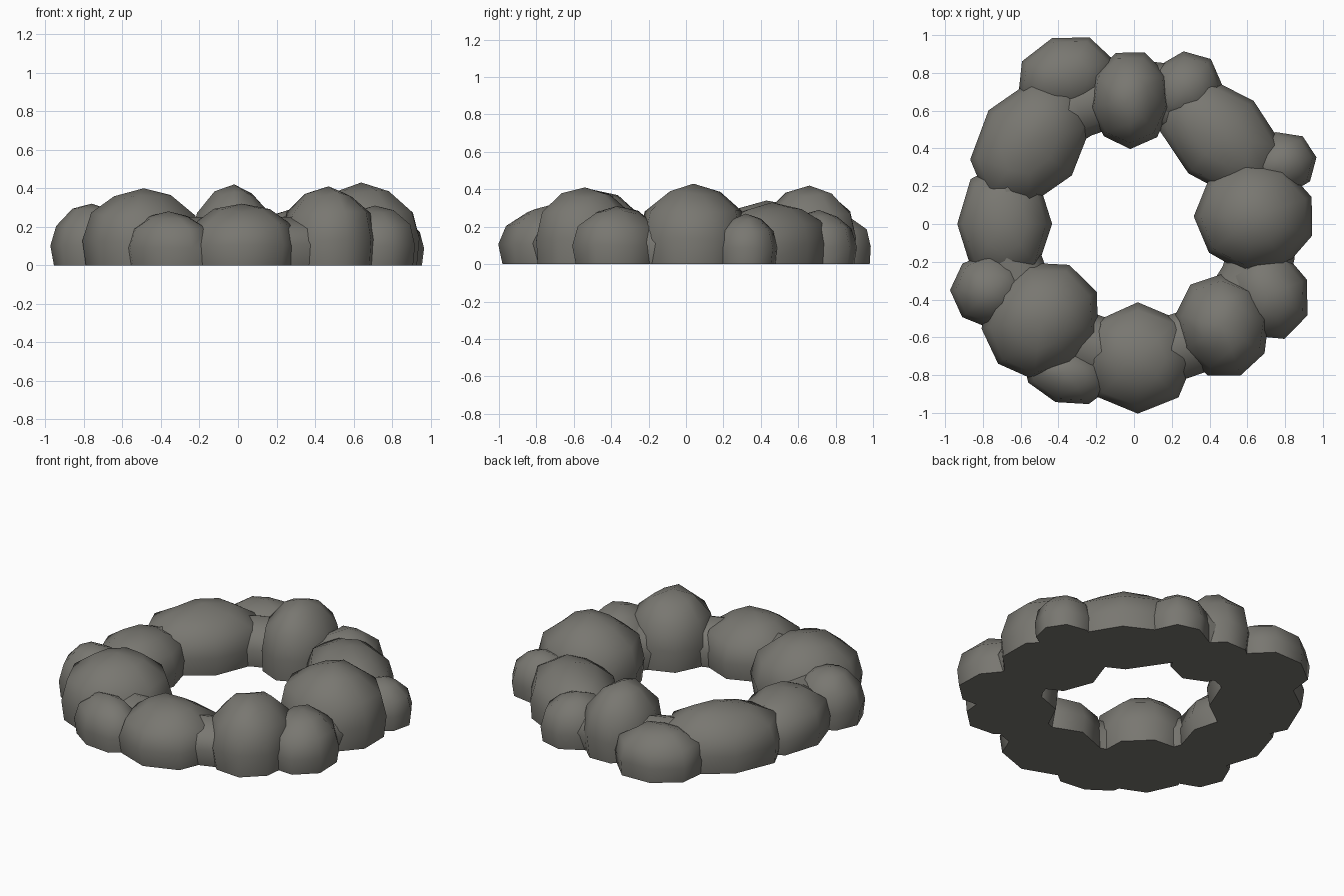
import bpy, bmesh, math, random

if "Cube" in bpy.data.objects:
    bpy.data.objects.remove(bpy.data.objects["Cube"])

random.seed(4)
stone = bpy.data.materials.new("warm grey stone")
stone.diffuse_color = (0.19, 0.185, 0.165, 1)
stone.use_nodes = True
stone.node_tree.nodes["Principled BSDF"].inputs["Base Color"].default_value = stone.diffuse_color

# cross-section of a boulder: (fraction of height, fraction of outline)
PROFILE = [(0.0, 0.95), (0.32, 1.0), (0.66, 0.88), (0.89, 0.48)]


def finish(bm, name):
    """Turn the bmesh into a smooth-shaded stone object."""
    bmesh.ops.recalc_face_normals(bm, faces=bm.faces)
    me = bpy.data.meshes.new(name)
    bm.to_mesh(me)
    bm.free()
    me.materials.append(stone)
    ob = bpy.data.objects.new(name, me)
    bpy.context.collection.objects.link(ob)
    bpy.context.view_layer.objects.active = ob
    ob.select_set(True)
    bpy.ops.object.shade_smooth_by_angle(angle=math.radians(60))
    ob.select_set(False)


def rock(name, x, y, a, b, rot, h, sides=9):
    """Faceted boulder: half-sizes a, b, turned by rot degrees, height h."""
    bm = bmesh.new()
    r = math.radians(rot)
    rings = []
    for zf, s in PROFILE:
        ring = []
        for i in range(sides):
            t = 2 * math.pi * i / sides
            k = s * (1 + random.uniform(-0.02, 0.02))
            u, v = a * k * math.cos(t), b * k * math.sin(t)
            z = h * zf * (1 + random.uniform(-0.04, 0.04))
            ring.append(bm.verts.new((x + u * math.cos(r) - v * math.sin(r),
                                      y + u * math.sin(r) + v * math.cos(r), z)))
        rings.append(ring)
    # sides, flat underside and crown
    for lo, hi in zip(rings, rings[1:]):
        for i in range(sides):
            j = (i + 1) % sides
            bm.faces.new((lo[i], lo[j], hi[j], hi[i]))
    bm.faces.new(rings[0][::-1])
    top = bm.verts.new((x, y, h))
    for i in range(sides):
        bm.faces.new((rings[-1][i], rings[-1][(i + 1) % sides], top))
    finish(bm, name)


def core(name, section, sides=28):
    """Closed ring swept from (radius, z) points, filling gaps between stones."""
    bm = bmesh.new()
    loops = []
    for i in range(sides):
        t = 2 * math.pi * i / sides
        loops.append([bm.verts.new((q * math.cos(t), q * math.sin(t), z)) for q, z in section])
    n = len(section)
    for i in range(sides):
        p, q = loops[i], loops[(i + 1) % sides]
        for k in range(n):
            m = (k + 1) % n
            bm.faces.new((p[k], q[k], q[m], p[m]))
    finish(bm, name)


core("packed_ring", [(0.54, 0.0), (0.84, 0.0), (0.87, 0.11), (0.83, 0.19),
                     (0.70, 0.25), (0.57, 0.20), (0.52, 0.11)])

# large stones of the ring
rock("right_stone", 0.64, 0.04, 0.32, 0.30, 180, 0.43)
rock("back_right_stone", 0.46, 0.46, 0.40, 0.26, -42, 0.33, 8)
rock("back_stone", -0.02, 0.66, 0.26, 0.22, 270, 0.42)
rock("back_left_stone", -0.55, 0.43, 0.38, 0.28, 52, 0.34, 8)
rock("left_stone", -0.685, 0.00, 0.33, 0.25, 90, 0.30, 8)
rock("front_left_stone", -0.49, -0.51, 0.33, 0.30, 225, 0.40)
rock("front_stone", 0.02, -0.71, 0.29, 0.30, 270, 0.32, 8)
rock("front_right_stone", 0.47, -0.54, 0.28, 0.25, 290, 0.41)

# smaller stones filling the outside gaps
rock("back_right_outer_stone", 0.78, 0.32, 0.19, 0.17, 10, 0.27, 8)
rock("back_outer_stone", 0.27, 0.71, 0.21, 0.19, 50, 0.29, 8)
rock("back_left_outer_stone", -0.36, 0.78, 0.27, 0.22, 20, 0.28, 8)
rock("left_outer_stone", -0.76, -0.35, 0.21, 0.20, 180, 0.32, 8)
rock("front_left_outer_stone", -0.36, -0.79, 0.24, 0.16, -20, 0.28, 8)
rock("front_right_outer_stone", 0.71, -0.37, 0.25, 0.22, -70, 0.31, 8)
